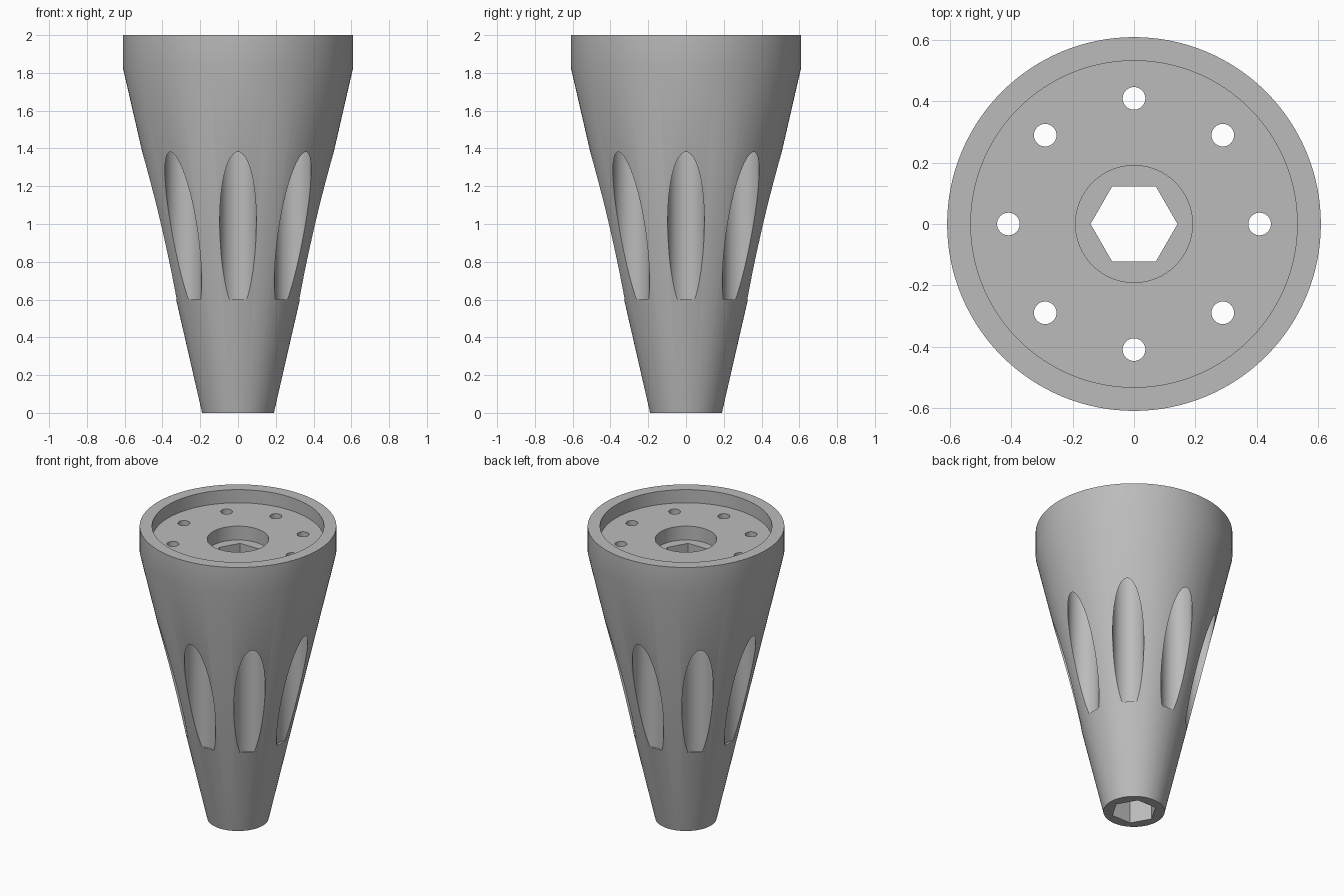
import bpy
import math
from mathutils import Matrix

cube = bpy.data.objects.get("Cube")
if cube:
    bpy.data.objects.remove(cube, do_unlink=True)

grey = bpy.data.materials.new("plain_grey")
grey.use_nodes = True
colour = (0.5, 0.5, 0.5, 1)
grey.diffuse_color = colour
grey.node_tree.nodes["Principled BSDF"].inputs["Base Color"].default_value = colour

BOLT_CIRCLE = 0.41


def lathe(name, profile, sides, spots=((0, 0),), turn=0.0):
    """Closed solid of revolution from (radius, z) rings, repeated at each spot."""
    verts, faces = [], []
    for x, y in spots:
        base = len(verts)
        for r, z in profile:
            for i in range(sides):
                a = turn + math.tau * i / sides
                verts.append((x + r * math.cos(a), y + r * math.sin(a), z))
        for k in range(len(profile) - 1):
            low = base + k * sides
            for i in range(sides):
                j = (i + 1) % sides
                faces.append((low + i, low + j, low + sides + j, low + sides + i))
        top = base + (len(profile) - 1) * sides
        faces.append([base + i for i in reversed(range(sides))])
        faces.append([top + i for i in range(sides)])
    mesh = bpy.data.meshes.new(name)
    mesh.from_pydata(verts, [], faces)
    mesh.materials.append(grey)
    obj = bpy.data.objects.new(name, mesh)
    bpy.context.collection.objects.link(obj)
    return obj


ring = [(BOLT_CIRCLE * math.cos(math.tau * i / 8),
         BOLT_CIRCLE * math.sin(math.tau * i / 8)) for i in range(8)]

# Tapered body with a straight rim band
body = lathe("tapered_body", [(0.19, 0), (0.61, 1.83), (0.61, 2)], 128)

# Top recess, centre counterbore, hexagonal bore, bolt holes and the side pockets below them
cutters = [
    lathe("recess_cutter", [(0.533, 1.91), (0.533, 2.1)], 128),
    lathe("counterbore_cutter", [(0.191, 1.815), (0.191, 2.05)], 64),
    lathe("hex_bore_cutter", [(0.142, -0.1), (0.142, 1.95)], 6),
    lathe("bolt_hole_cutter", [(0.037, 1.3), (0.037, 2.05)], 32, ring),
    lathe("side_pocket_cutter", [(0.097, 0.6), (0.097, 1.6)], 64, ring),
]
bpy.context.view_layer.objects.active = body
body.select_set(True)
for cutter in cutters:
    mod = body.modifiers.new(cutter.name, "BOOLEAN")
    mod.operation = "DIFFERENCE"
    mod.solver = "EXACT"
    mod.object = cutter
    bpy.ops.object.modifier_apply(modifier=mod.name)
for cutter in cutters:
    bpy.data.objects.remove(cutter, do_unlink=True)

bpy.ops.object.shade_smooth_by_angle(angle=math.radians(30))
